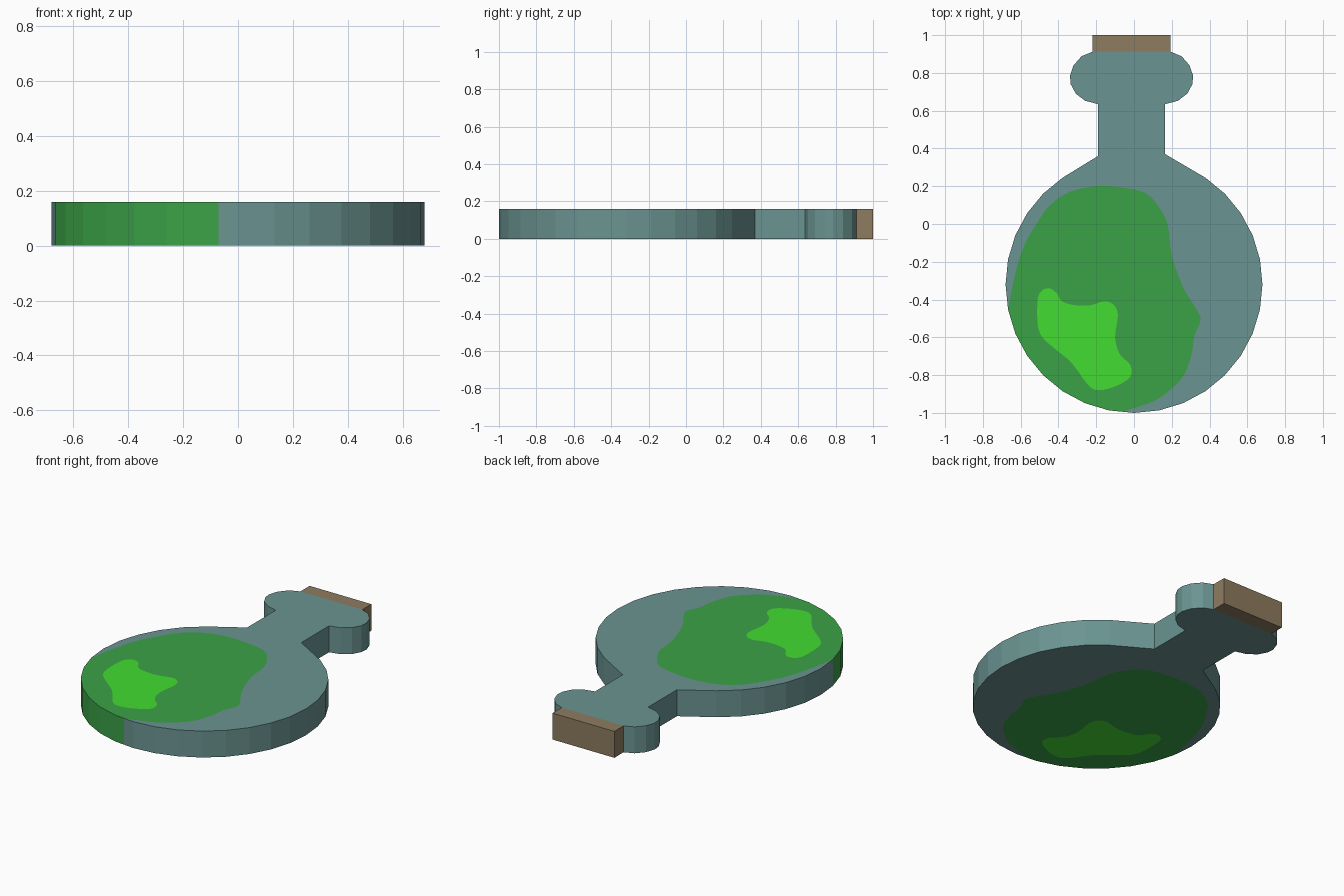
import bpy, bmesh, math
from mathutils import Vector
from mathutils.geometry import delaunay_2d_cdt

if "Cube" in bpy.data.objects:
    bpy.data.objects.remove(bpy.data.objects["Cube"])

THICK = 0.16


def spline(pts, closed, steps=3):
    """Smooth Catmull-Rom curve through 2D points."""
    p = [Vector(q) for q in pts]
    n = len(p)
    get = (lambda i: p[i % n]) if closed else (lambda i: p[max(0, min(n - 1, i))])
    out = []
    for i in range(n if closed else n - 1):
        a, b, c, d = (get(i + k) for k in (-1, 0, 1, 2))
        for s in range(steps):
            t = s / steps
            out.append(0.5 * (2 * b + (c - a) * t + (2 * a - 5 * b + 4 * c - d) * t ** 2
                              + (3 * b - a - 3 * c + d) * t ** 3))
    return out if closed else out + [p[-1]]


def rim(i):
    """Corner i of the 32-sided round body."""
    a = math.radians(11.25 * i)
    return Vector((0.68 * math.cos(a), -0.32 + 0.68 * math.sin(a)))


# Flask silhouette: round body, straight neck, bulging lip (mirrored), stopper
AXIS = -0.013
lip = [(0.178, 0.635), (0.245, 0.652), (0.295, 0.69), (0.322, 0.74), (0.326, 0.785),
       (0.307, 0.84), (0.265, 0.888), (0.207, 0.912)]
lip_r = [Vector((AXIS + x, y)) for x, y in lip]
lip_l = [Vector((AXIS - x, y)) for x, y in reversed(lip)]
cork = [lip_r[-1], Vector((0.194, 1.0)), Vector((-0.22, 1.0)), lip_l[0]]
wall_point = rim(23).lerp(rim(24), 0.47)      # where the liquid leaves the wall
lower_left = [rim(i) for i in range(17, 24)] + [wall_point]
outline = (lower_left + [rim(i) for i in range(24, 38)] + [Vector((0.165, 0.37))]
           + lip_r + cork[1:3] + lip_l + [Vector((-0.191, 0.36))]
           + [rim(i) for i in range(11, 17)])

# Liquid: free edge plus the part of the wall it touches
liquid_edge = spline([wall_point, (0.0, -0.975), (0.11, -0.935), (0.19, -0.88), (0.265, -0.80),
                      (0.305, -0.69), (0.32, -0.59), (0.353, -0.51), (0.33, -0.45),
                      (0.26, -0.335), (0.20, -0.165), (0.18, -0.01), (0.135, 0.085),
                      (0.06, 0.165), (-0.075, 0.195), (-0.205, 0.2), (-0.34, 0.17),
                      (-0.445, 0.10), (-0.51, 0.01), (-0.58, -0.11), (-0.63, -0.27),
                      rim(17)], False)
liquid = lower_left[:-1] + liquid_edge[:-1]

# Bright patch inside the liquid
glow = spline([(-0.51, -0.40), (-0.49, -0.355), (-0.45, -0.34), (-0.41, -0.365), (-0.38, -0.41),
               (-0.31, -0.43), (-0.23, -0.43), (-0.16, -0.41), (-0.11, -0.425),
               (-0.085, -0.48), (-0.10, -0.60), (-0.075, -0.69), (-0.02, -0.745),
               (-0.02, -0.81), (-0.10, -0.86), (-0.19, -0.88), (-0.245, -0.85),
               (-0.33, -0.735), (-0.42, -0.66), (-0.485, -0.60), (-0.51, -0.53)], True)

# Triangulate the silhouette along every region border
REGIONS = (outline, cork, liquid, glow)
points, borders = [], []
for poly in REGIONS:
    n, first = len(poly), len(points)
    borders += [(first + k, first + (k + 1) % n) for k in range(n)]
    points += poly
verts, _, faces, _, _, _ = delaunay_2d_cdt(points, borders, [], 0, 1e-5)


def inside(p, poly):
    hit = False
    for a, b in zip(poly, poly[1:] + poly[:1]):
        if (a.y > p.y) != (b.y > p.y) and p.x < a.x + (b.x - a.x) * (p.y - a.y) / (b.y - a.y):
            hit = not hit
    return hit


# Keep triangles inside the silhouette, each owned by its innermost region
tris = []
for f in faces:
    a, b, c = (verts[i] for i in f)
    mid = (a + b + c) / 3
    if inside(mid, outline):
        owner = max(r for r, poly in enumerate(REGIONS) if inside(mid, poly))
        tris.append((list(f) if (b - a).cross(c - a) > 0 else list(reversed(f)), owner))
edges = {(t[k], t[(k + 1) % 3]) for t, _ in tris for k in range(3)}


def srgb(*rgb):
    return [((c / 255 + 0.055) / 1.055) ** 2.4 for c in rgb] + [1.0]


def build(name, region, mat_name, colour):
    """Thick slab of one region, with side walls on the silhouette only."""
    bm = bmesh.new()
    cache = {}

    def v(i, z):
        if (i, z) not in cache:
            cache[i, z] = bm.verts.new((verts[i].x, verts[i].y, z))
        return cache[i, z]

    for t, owner in tris:
        if owner != region:
            continue
        bm.faces.new([v(i, THICK) for i in t])
        bm.faces.new([v(i, 0.0) for i in reversed(t)])
        for k in range(3):
            a, b = t[k], t[(k + 1) % 3]
            if (b, a) not in edges:
                bm.faces.new([v(a, 0.0), v(b, 0.0), v(b, THICK), v(a, THICK)])
    mesh = bpy.data.meshes.new(name)
    bm.to_mesh(mesh)
    bm.free()
    mat = bpy.data.materials.new(mat_name)
    mat.diffuse_color = srgb(*colour)
    mat.use_nodes = True
    mat.node_tree.nodes["Principled BSDF"].inputs["Base Color"].default_value = mat.diffuse_color
    mesh.materials.append(mat)
    bpy.context.collection.objects.link(bpy.data.objects.new(name, mesh))


build("glass_flask", 0, "grey teal glass", (106, 148, 145))
build("stopper", 1, "brown cork", (141, 124, 96))
build("liquid", 2, "green liquid", (59, 162, 71))
build("liquid_highlight", 3, "bright green", (66, 220, 50))
